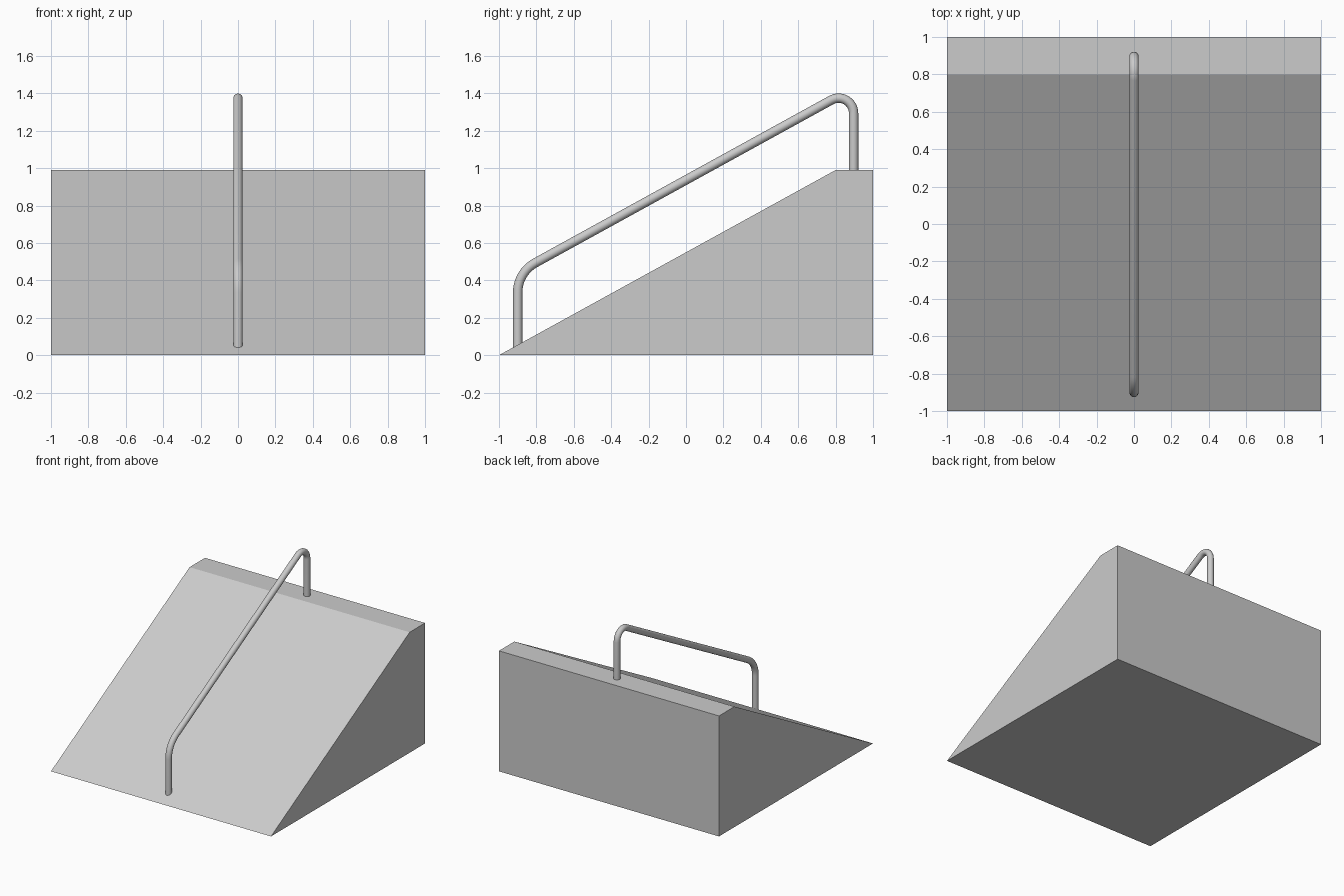
import bpy, math
from mathutils import Vector

if "Cube" in bpy.data.objects:
    bpy.data.objects.remove(bpy.data.objects["Cube"])


def fillet(prev, corner, nxt, radius, steps=10):
    """Points of an arc rounding one corner of a path."""
    a, b = (prev - corner).normalized(), (nxt - corner).normalized()
    half = a.angle(b) / 2
    center = corner + (a + b).normalized() * (radius / math.sin(half))
    reach = radius / math.tan(half)
    start, end = corner + a * reach - center, corner + b * reach - center
    return [center + start.slerp(end, i / steps) * radius / start.slerp(end, i / steps).length
            for i in range(steps + 1)]


# Ramp: side profile extruded across x
W, H = 1.0, 0.99
profile = [(-1, 0), (1, 0), (1, H), (0.8, H)]
n = len(profile)
verts = [(x, y, z) for x in (-W, W) for y, z in profile]
faces = [tuple(reversed(range(n))), tuple(range(n, 2 * n))]
faces += [(i, (i + 1) % n, (i + 1) % n + n, i + n) for i in range(n)]
mesh = bpy.data.meshes.new("ramp")
mesh.from_pydata(verts, [], faces)
mesh.update()
ramp = bpy.data.objects.new("ramp", mesh)
bpy.context.collection.objects.link(ramp)

# Handrail: round tube parallel to the slope, with bent ends set into the ramp
slope = H / 1.8
post_y = 0.9
rail_z = lambda y: 0.937 + slope * y
foot, low, high, top = [Vector((0, y, z)) for y, z in (
    (-post_y, 0.02), (-post_y, rail_z(-post_y)),
    (post_y - 0.004, rail_z(post_y - 0.004)), (post_y - 0.004, H - 0.02))]
path = [foot] + fillet(foot, low, high, 0.18) + fillet(low, high, top, 0.08) + [top]

curve = bpy.data.curves.new("handrail", 'CURVE')
curve.dimensions = '3D'
curve.bevel_depth = 0.025
curve.bevel_resolution = 6
curve.use_fill_caps = True
spline = curve.splines.new('POLY')
spline.points.add(len(path) - 1)
for point, co in zip(spline.points, path):
    point.co = (*co, 1)
rail = bpy.data.objects.new("handrail", curve)
bpy.context.collection.objects.link(rail)
bpy.context.view_layer.objects.active = rail
rail.select_set(True)
bpy.ops.object.convert(target='MESH')
bpy.ops.object.shade_smooth_by_angle(angle=math.radians(40))
